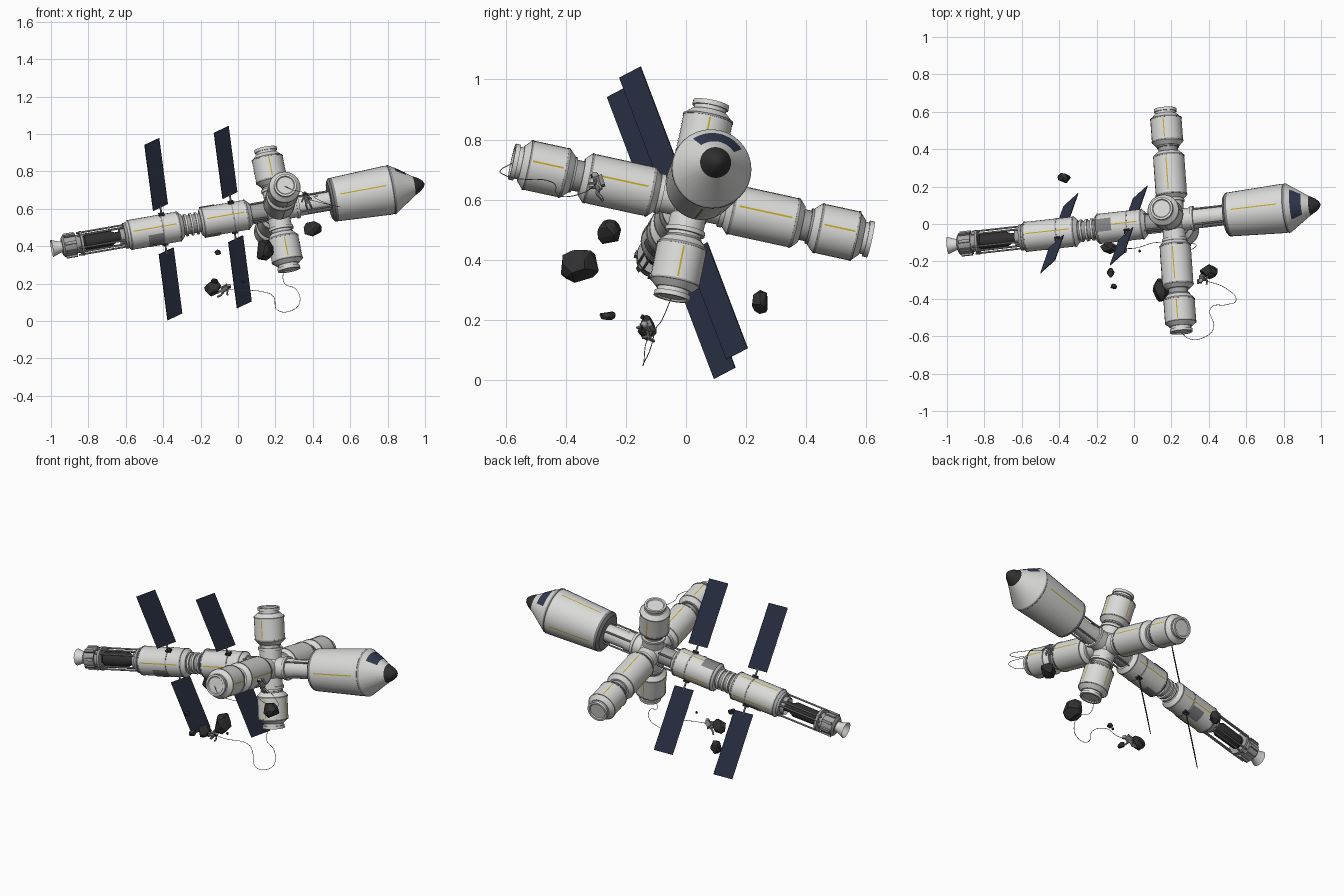
import bpy, bmesh, math, random
from mathutils import Matrix, Vector

if "Cube" in bpy.data.objects:
    bpy.data.objects.remove(bpy.data.objects["Cube"])
random.seed(4)

# Station frame: u along the ship, v and w along the cross arms
u = Vector((0.98, 0.108, 0.170)).normalized()
v = Vector((-0.077, 0.975, -0.213))
v = (v - u * v.dot(u)).normalized()
w = u.cross(v)
M = Matrix((u, v, w)).transposed().to_4x4()
M.translation = (0.21, 0.018, 0.597)
AX = {'fore': Matrix(), 'right': Matrix.Rotation(math.pi / 2, 4, 'Z'),
      'left': Matrix.Rotation(-math.pi / 2, 4, 'Z'),
      'top': Matrix.Rotation(-math.pi / 2, 4, 'Y'), 'bottom': Matrix.Rotation(math.pi / 2, 4, 'Y')}


def mat(name, c):
    m = bpy.data.materials.new(name)
    m.diffuse_color = (*c, 1)
    m.use_nodes = True
    m.node_tree.nodes["Principled BSDF"].inputs["Base Color"].default_value = m.diffuse_color
    return m


HULL = mat('hull white', (0.70, 0.70, 0.69))
METAL = mat('grey metal', (0.36, 0.36, 0.36))
PANEL = mat('panel grey', (0.22, 0.22, 0.23))
DARK = mat('charcoal', (0.03, 0.03, 0.03))
BLUE = mat('dark blue', (0.032, 0.042, 0.08))
YELLOW = mat('yellow', (0.55, 0.38, 0.02))


def finish(name, bm, m, xf=M, smooth=True):
    bmesh.ops.transform(bm, matrix=xf, verts=bm.verts)
    me = bpy.data.meshes.new(name)
    bm.to_mesh(me)
    bm.free()
    me.materials.append(m)
    ob = bpy.data.objects.new(name, me)
    bpy.context.collection.objects.link(ob)
    if smooth:
        bpy.ops.object.select_all(action='DESELECT')
        ob.select_set(True)
        bpy.context.view_layer.objects.active = ob
        bpy.ops.object.shade_smooth_by_angle(angle=math.radians(30))
    return ob


def lathe(name, prof, m, xf=Matrix(), n=32):
    """Revolve (distance, radius) points about the local X axis."""
    bm = bmesh.new()
    vs = [bm.verts.new((s, r, 0)) for s, r in prof]
    es = [bm.edges.new(p) for p in zip(vs, vs[1:])]
    bmesh.ops.spin(bm, geom=vs + es, axis=(1, 0, 0), cent=(0, 0, 0), angle=math.tau, steps=n)
    bmesh.ops.remove_doubles(bm, verts=bm.verts, dist=1e-5)
    bmesh.ops.recalc_face_normals(bm, faces=bm.faces)
    return finish(name, bm, m, M @ xf)


def patch(name, prof, centre, half, m, xf=Matrix(), lift=0.002, n=8):
    """Thin curved plate lying on a turned surface; angle 0 is +v, 90 is +w."""
    bm = bmesh.new()
    rows = []
    for s, r in prof:
        a = [math.radians(centre - half + 2 * half * i / n) for i in range(n + 1)]
        rows.append([bm.verts.new((s, (r + lift) * math.cos(t), (r + lift) * math.sin(t))) for t in a])
    for p, q in zip(rows, rows[1:]):
        for i in range(n):
            bm.faces.new((p[i], p[i + 1], q[i + 1], q[i]))
    bmesh.ops.recalc_face_normals(bm, faces=bm.faces)
    if sum(f.normal.dot(Vector((0, *f.calc_center_median().yz))) for f in bm.faces) < 0:
        bmesh.ops.reverse_faces(bm, faces=bm.faces)
    return finish(name, bm, m, M @ xf)


def stripes(name, s0, r0, s1, r1, xf=Matrix()):
    for k in range(4):
        patch(f'{name}_stripe_{k}', [(s0, r0), (s1, r1)], 90 * k, math.degrees(0.0028 / r0), YELLOW, xf, 0.0015, 2)


def box(name, size, loc, m, xf=Matrix()):
    bm = bmesh.new()
    bmesh.ops.create_cube(bm, size=1, matrix=Matrix.Translation(loc) @ Matrix.Diagonal((*size, 1)))
    return finish(name, bm, m, M @ xf, False)


def rods(name, s0, s1, r, angles, m=METAL, thick=0.005):
    for i, a in enumerate(angles):
        t = math.radians(a)
        lathe(f'{name}_{i}', [(s0, 0), (s0, thick), (s1, thick), (s1, 0)], m,
              Matrix.Translation((0, r * math.cos(t), r * math.sin(t))), 8)


def tube(name, pts, r, m):
    c = bpy.data.curves.new(name, 'CURVE')
    c.dimensions, c.bevel_depth, c.bevel_resolution, c.resolution_u = '3D', r, 1, 8
    sp = c.splines.new('BEZIER')
    sp.bezier_points.add(len(pts) - 1)
    for b, p in zip(sp.bezier_points, pts):
        b.co = p
        b.handle_left_type = b.handle_right_type = 'AUTO'
    c.materials.append(m)
    bpy.context.collection.objects.link(bpy.data.objects.new(name, c))


# Hub: ball with crossing tubes
bm = bmesh.new()
bmesh.ops.create_uvsphere(bm, u_segments=32, v_segments=16, radius=0.08)
finish('hub_ball', bm, HULL)
for n, ax in AX.items():
    lathe(f'{n}_hub_tube', [(0, 0.06), (0.1, 0.06), (0.1, 0.067), (0.115, 0.067), (0.115, 0.055), (0.16, 0.055)], HULL, ax)


# End module shared by all four arms
def end_module(n, ax, o):
    lathe(f'{n}_end_neck', [(o - 0.04, 0.052), (o, 0.052), (o, 0.06), (o + 0.012, 0.06), (o + 0.012, 0.05)], METAL, ax)
    lathe(f'{n}_end_module', [(o + 0.008, 0), (o + 0.008, 0.062), (o + 0.03, 0.083), (o + 0.16, 0.083),
                              (o + 0.182, 0.06), (o + 0.182, 0)], HULL, ax)
    for s in (o + 0.032, o + 0.155):
        lathe(f'{n}_end_band', [(s, 0.083), (s, 0.085), (s + 0.006, 0.085), (s + 0.006, 0.083)], METAL, ax)
    lathe(f'{n}_docking_cap', [(o + 0.18, 0.054), (o + 0.196, 0.054), (o + 0.196, 0.061), (o + 0.212, 0.061),
                               (o + 0.212, 0.05), (o + 0.206, 0.046), (o + 0.206, 0)], HULL, ax)
    stripes(f'{n}_end', o + 0.045, 0.083, o + 0.15, 0.083, ax)


for n in ('top', 'bottom'):
    end_module(n, AX[n], 0.125)
for n in ('right', 'left'):
    end_module(n, AX[n], 0.40)
    lathe(f'{n}_arm_module', [(0.115, 0), (0.115, 0.062), (0.135, 0.083), (0.355, 0.083), (0.375, 0.062), (0.375, 0)], HULL, AX[n])
    for s in (0.137, 0.347):
        lathe(f'{n}_arm_band', [(s, 0.083), (s, 0.085), (s + 0.006, 0.085), (s + 0.006, 0.083)], METAL, AX[n])
    stripes(f'{n}_arm', 0.155, 0.083, 0.335, 0.083, AX[n])

# Forward command section
lathe('fore_neck', [(0.1, 0.05), (0.3, 0.05)], HULL)
rods('fore_neck_rod', 0.1, 0.3, 0.06, (45, 135, 225, 315))
lathe('command_rear_ring', [(0.285, 0), (0.285, 0.1), (0.297, 0.117), (0.312, 0.118)], PANEL)
lathe('command_hull', [(0.312, 0.118), (0.60, 0.132), (0.63, 0.130), (0.745, 0.052)], HULL)
lathe('command_seam', [(0.617, 0.131), (0.62, 0.1335), (0.627, 0.1325), (0.63, 0.130)], METAL)
lathe('nose_tip', [(0.745, 0.052), (0.775, 0.036), (0.795, 0.019), (0.805, 0)], DARK)
patch('cockpit_window', [(0.655, 0.113), (0.71, 0.0757)], 90, 46, BLUE, n=16)
stripes('command', 0.335, 0.119, 0.585, 0.1313)

# Two aft modules with joints, bands, access plates
lathe('aft_joint', [(-0.05, 0.05), (-0.86, 0.05)], METAL)
rods('aft_hub_rod', -0.16, -0.06, 0.062, (45, 135, 225, 315))
for n, a, b in (('first', -0.42, -0.145), ('second', -0.82, -0.515)):
    lathe(f'{n}_aft_module', [(a, 0), (a, 0.068), (a + 0.012, 0.08), (b - 0.02, 0.08), (b, 0.06), (b, 0)], HULL)
    for s in (a + 0.012, b - 0.028, (a + b) / 2 + 0.035):
        lathe(f'{n}_aft_band', [(s, 0.08), (s, 0.082), (s + 0.007, 0.082), (s + 0.007, 0.08)], METAL)
    stripes(f'{n}_aft', a + 0.03, 0.08, b - 0.04, 0.08)
for s in (-0.505, -0.475, -0.445):
    lathe('aft_joint_ring', [(s, 0.05), (s, 0.06), (s + 0.012, 0.06), (s + 0.012, 0.05)], HULL)
for n, s, a in (('first', -0.41, 88), ('first', -0.41, 270), ('second', -0.715, 230), ('second', -0.715, 320)):
    patch(f'{n}_access_plate', [(s, 0.08), (s + 0.085, 0.08)], a, 25, PANEL, lift=0.004)

# Solar wings: turned about the ship axis, then feathered about the mast
for n, s in (('fore', -0.243), ('aft', -0.622)):
    for side, flip in (('upper', 0), ('lower', math.pi)):
        roll = Matrix.Translation((s, 0, 0)) @ Matrix.Rotation(math.radians(32.1) + flip, 4, 'X')
        feather = roll @ Matrix.Rotation(math.radians(35.8 if not flip else -35.8), 4, 'Z')
        box(f'{n}_{side}_solar_panel', (0.111, 0.004, 0.38), (0, 0, 0.315), BLUE, feather)
        lathe(f'{n}_{side}_mast', [(0.07, 0.005), (0.14, 0.005)], METAL, roll @ AX['top'], 10)
        box(f'{n}_{side}_mast_bracket', (0.03, 0.022, 0.016), (0, 0, 0.084), DARK, roll)

# Engine section: open cage around a dark core
rods('engine_cage_rod', -1.09, -0.81, 0.063, [45 + 90 * k + d for k in range(4) for d in (-12, 12)])
for s, r in ((-0.835, 0.07), (-1.075, 0.066)):
    lathe('engine_cage_ring', [(s, 0.035), (s, r), (s + 0.014, r), (s + 0.014, 0.035), (s, 0.035)], METAL)
lathe('engine_core', [(-1.07, 0), (-1.07, 0.025), (-1.05, 0.04), (-0.91, 0.042), (-0.885, 0.028), (-0.82, 0.028)], DARK)
lathe('engine_drum', [(-1.075, 0.045), (-1.10, 0.05), (-1.10, 0.058), (-1.165, 0.058), (-1.175, 0.045), (-1.175, 0)], METAL)
for k in range(8):
    box(f'engine_fin_{k}', (0.06, 0.016, 0.018), (-1.13, 0, 0.058), PANEL if k % 2 else METAL,
        Matrix.Rotation(k * math.pi / 4, 4, 'X'))
lathe('engine_nozzle', [(-1.17, 0.03), (-1.185, 0.03), (-1.23, 0.046), (-1.227, 0.042), (-1.185, 0.02), (-1.185, 0)], HULL)

# Drifting rocks: convex hulls of random points
for i, (loc, size) in enumerate([((0.14, -0.355, 0.38), (0.11, 0.13, 0.12)), ((0.40, -0.255, 0.49), (0.10, 0.078, 0.088)),
                                 ((-0.125, -0.26, 0.215), (0.042, 0.052, 0.036)), ((-0.108, -0.335, 0.366), (0.036, 0.034, 0.032)),
                                 ((-0.375, 0.247, 0.26), (0.07, 0.066, 0.078)), ((-0.135, -0.13, 0.175), (0.095, 0.066, 0.085)),
                                 ((0.03, -0.145, 0.21), (0.016, 0.016, 0.016))]):
    bm = bmesh.new()
    for _ in range(26):
        d = Vector([random.gauss(0, 1) for _ in range(3)]).normalized() * random.uniform(0.46, 0.54)
        bm.verts.new(d)
    res = bmesh.ops.convex_hull(bm, input=bm.verts)
    bmesh.ops.delete(bm, geom=[x for x in res['geom_interior'] if isinstance(x, bmesh.types.BMVert)], context='VERTS')
    finish(f'rock_{i}', bm, DARK, Matrix.Translation(loc) @ Matrix.Diagonal((*size, 1)), False)


# Space walkers: suit of tapered limbs, round helmet, visor and backpack
def walker(name, loc, rot):
    xf = Matrix.Translation(loc) @ Matrix.Rotation(rot[0], 4, 'X') @ Matrix.Rotation(rot[1], 4, 'Y')
    bm = bmesh.new()
    limbs = [((0, 0, -0.018), (0, 0, 0.014), 0.012)]
    for s in (-1, 1):
        limbs += [((s * 0.012, 0, 0.01), (s * 0.026, -0.008, -0.006), 0.005), ((s * 0.026, -0.008, -0.006), (s * 0.024, -0.026, 0), 0.005),
                  ((s * 0.007, 0, -0.014), (s * 0.011, -0.01, -0.036), 0.006), ((s * 0.011, -0.01, -0.036), (s * 0.012, 0, -0.058), 0.0055)]
    for a, b, r in limbs:
        a, b = Vector(a), Vector(b)
        q = (b - a).to_track_quat('Z', 'Y').to_matrix().to_4x4()
        bmesh.ops.create_cone(bm, cap_ends=True, segments=10, radius1=r, radius2=r * 0.9, depth=(b - a).length + r,
                              matrix=Matrix.Translation((a + b) / 2) @ q)
    bmesh.ops.create_uvsphere(bm, u_segments=14, v_segments=8, radius=0.012, matrix=Matrix.Translation((0, 0, 0.028)))
    finish(f'{name}_suit', bm, METAL, xf)
    for part, m, size, p in (('backpack', PANEL, (0.026, 0.014, 0.036), (0, 0.016, 0.003)), ('visor', DARK, (0.014, 0.006, 0.01), (0, -0.011, 0.029))):
        bm = bmesh.new()
        bmesh.ops.create_cube(bm, size=1, matrix=Matrix.Translation(p) @ Matrix.Diagonal((*size, 1)))
        finish(f'{name}_{part}', bm, m, xf, False)


walker('lower_walker', (-0.07, -0.13, 0.17), (0.5, 0.9))
walker('upper_walker', (0.365, -0.295, 0.655), (0.3, -0.3))

# Safety tethers
tube('lower_tether', [(0.24, -0.05, 0.27), (0.25, -0.08, 0.20), (0.31, -0.10, 0.17), (0.33, -0.12, 0.10), (0.29, -0.14, 0.058),
                      (0.21, -0.14, 0.06), (0.19, -0.13, 0.13), (0.14, -0.10, 0.155), (0, -0.13, 0.165), (-0.06, -0.13, 0.17)], 0.0015, METAL)
tube('upper_tether', [(0.25, -0.58, 0.72), (0.30, -0.615, 0.70), (0.365, -0.61, 0.685), (0.425, -0.56, 0.67), (0.41, -0.45, 0.66),
                      (0.50, -0.43, 0.62), (0.545, -0.41, 0.61), (0.50, -0.35, 0.62), (0.375, -0.30, 0.65)], 0.0015, METAL)
